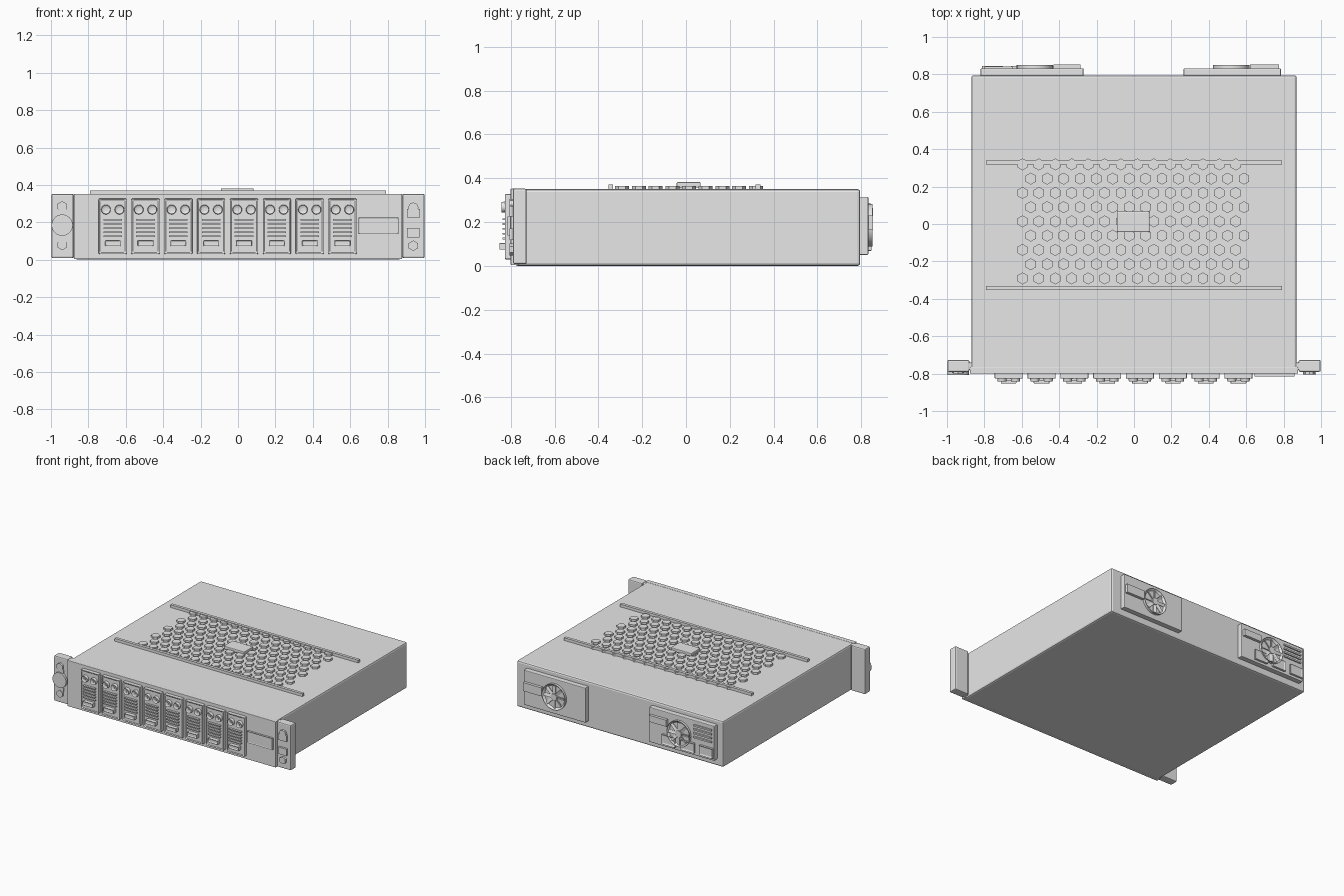
import bpy, bmesh, math
from mathutils import Matrix, Vector

if "Cube" in bpy.data.objects:
    bpy.data.objects.remove(bpy.data.objects["Cube"], do_unlink=True)

grey = bpy.data.materials.new("light grey metal")
grey.use_nodes = True
grey.diffuse_color = (0.8, 0.8, 0.8, 1)
grey.node_tree.nodes["Principled BSDF"].inputs["Base Color"].default_value = (0.8, 0.8, 0.8, 1)

UP = Matrix.Identity(4)
FRONT = Matrix.Rotation(math.pi / 2, 4, 'X')
BACK = Matrix.Rotation(-math.pi / 2, 4, 'X')


def box(bm, x, y, z):
    """Box from three (min, max) ranges."""
    lo, hi = Vector((x[0], y[0], z[0])), Vector((x[1], y[1], z[1]))
    m = Matrix.Translation((lo + hi) / 2) @ Matrix.Diagonal((*(hi - lo), 1))
    return bmesh.ops.create_cube(bm, size=1, matrix=m)["verts"]


def prism(bm, base, r, depth, sides, turn=UP, top=1.0):
    """Regular prism standing on base, its axis turned by the matrix."""
    m = Matrix.Translation(base) @ turn @ Matrix.Translation((0, 0, depth / 2))
    return bmesh.ops.create_cone(bm, cap_ends=True, segments=sides, radius1=r,
                                 radius2=r * top, depth=depth, matrix=m)["verts"]


def recess(bm, verts, axis, rim, sink):
    """Inset the face that looks along axis and push it inwards."""
    bm.normal_update()
    faces = {f for v in verts for f in v.link_faces}
    face = max(faces, key=lambda f: f.normal.dot(axis))
    bmesh.ops.inset_individual(bm, faces=[face], thickness=rim)
    bmesh.ops.translate(bm, verts=face.verts, vec=-sink * axis)


def finish(name, bm, bevel=0.0, smooth=False):
    bmesh.ops.recalc_face_normals(bm, faces=bm.faces)
    mesh = bpy.data.meshes.new(name)
    bm.to_mesh(mesh)
    bm.free()
    mesh.materials.append(grey)
    ob = bpy.data.objects.new(name, mesh)
    bpy.context.collection.objects.link(ob)
    if bevel:
        mod = ob.modifiers.new("edge bevel", 'BEVEL')
        mod.width, mod.segments = bevel, 2
        mod.limit_method, mod.angle_limit = 'ANGLE', math.radians(40)
    if smooth:
        bpy.ops.object.select_all(action='DESELECT')
        ob.select_set(True)
        bpy.context.view_layer.objects.active = ob
        bpy.ops.object.shade_smooth_by_angle(angle=math.radians(35))
    return ob


# Chassis and face plate
bm = bmesh.new()
box(bm, (-0.87, 0.87), (-0.78, 0.795), (0, 0.35))
finish("chassis", bm, 0.012)
bm = bmesh.new()
box(bm, (-0.878, 0.878), (-0.80, -0.765), (0.003, 0.352))
finish("face_plate", bm, 0.003)

# Rack ears
bm = bmesh.new()
for s in (-1, 1):
    box(bm, sorted((s * 0.88, s * 0.998)), (-0.79, -0.727), (0.008, 0.352))
    box(bm, sorted((s * 0.86, s * 0.89)), (-0.78, -0.74), (0.012, 0.348))
finish("rack_ears", bm, 0.008)

# Left-hand ear: round button between two hex bolts
bm = bmesh.new()
prism(bm, (-0.94, -0.785, 0.185), 0.057, 0.022, 24, FRONT)
for s in (-1, 1):
    prism(bm, (-0.94, -0.785, 0.182 + s * 0.103), 0.028, 0.018, 6, FRONT)
    prism(bm, (-0.94, -0.785, 0.182 + s * 0.068), 0.030, 0.012, 16, FRONT)
finish("ear_button_and_bolts", bm, smooth=True)

# Right-hand ear: latch, square socket and hex bolt
bm = bmesh.new()
box(bm, (0.903, 0.972), (-0.805, -0.785), (0.225, 0.272))
prism(bm, (0.937, -0.785, 0.278), 0.028, 0.02, 8, FRONT)
box(bm, (0.903, 0.970), (-0.805, -0.785), (0.118, 0.170))
prism(bm, (0.937, -0.785, 0.075), 0.028, 0.02, 6, FRONT)
finish("ear_latch_and_socket", bm)

# Drive bays
front = Vector((0, -1, 0))
frames, vents, screws, handles = (bmesh.new() for _ in range(4))
for i in range(8):
    x = -0.67 + i * 0.1755
    v = box(frames, (x - 0.075, x + 0.075), (-0.828, -0.79), (0.03, 0.327))
    recess(frames, v, front, 0.012, 0.006)
    for k in range(5):
        z = 0.125 + k * 0.022
        box(vents, (x - 0.05, x + 0.05), (-0.838, -0.82), (z - 0.004, z + 0.004))
    for s in (-1, 1):
        c = (x + s * 0.036, -0.82, 0.268)
        v = prism(screws, c, 0.026, 0.022, 16, FRONT, 0.9)
        recess(screws, v, front, 0.009, 0.005)
        prism(screws, c, 0.009, 0.022, 6, FRONT)
    v = box(handles, (x - 0.042, x + 0.042), (-0.853, -0.82), (0.074, 0.104))
    recess(handles, v, front, 0.008, 0.006)
finish("drive_frames", frames, 0.005)
finish("drive_vents", vents)
finish("drive_screws", screws, smooth=True)
finish("drive_handles", handles, 0.003)

# Front label plate
bm = bmesh.new()
v = box(bm, (0.645, 0.858), (-0.815, -0.79), (0.138, 0.225))
recess(bm, v, front, 0.008, 0.003)
finish("label_plate", bm)

# Lid rails, honeycomb studs and centre block
bm = bmesh.new()
for y in (-0.343, 0.328):
    box(bm, (-0.79, 0.79), (y - 0.011, y + 0.011), (0.345, 0.371))
finish("lid_rails", bm)
bm = bmesh.new()
for row in range(9):
    for col in range(14):
        x = -0.596 + col * 0.0877 + (row % 2) * 0.044
        prism(bm, (x, -0.291 + row * 0.0762, 0.345), 0.032, 0.02, 6)
finish("lid_studs", bm)
bm = bmesh.new()
box(bm, (-0.07, 0.06), (-0.03, 0.045), (0.345, 0.365))
box(bm, (-0.092, 0.083), (-0.043, 0.067), (0.357, 0.382))
finish("lid_block", bm, 0.005)

# Rear modules
bm = bmesh.new()
box(bm, (0.265, 0.785), (0.78, 0.832), (0.05, 0.315))
box(bm, (-0.82, -0.27), (0.78, 0.832), (0.05, 0.315))
finish("rear_modules", bm, 0.005)

# Rear fans: rimmed disc, hub and slanted blades
back = Vector((0, 1, 0))
discs, blades = bmesh.new(), bmesh.new()
for x in (0.52, -0.53):
    c = Vector((x, 0.825, 0.185))
    recess(discs, prism(discs, c, 0.097, 0.025, 32, BACK), back, 0.014, 0.014)
    prism(discs, c, 0.03, 0.026, 16, BACK, 0.85)
    for k in range(8):
        m = (Matrix.Translation(c + 0.018 * back) @ Matrix.Rotation(k * math.pi / 4, 4, 'Y')
             @ Matrix.Translation((0.055, 0, 0)) @ Matrix.Rotation(0.35, 4, 'X')
             @ Matrix.Diagonal((0.06, 0.005, 0.022, 1)))
        bmesh.ops.create_cube(blades, size=1, matrix=m)
finish("fan_discs", discs, smooth=True)
finish("fan_blades", blades)

# Rear pull bars beside the fans
bm = bmesh.new()
box(bm, (0.62, 0.775), (0.82, 0.853), (0.165, 0.23))
box(bm, (-0.43, -0.285), (0.82, 0.853), (0.215, 0.265))
finish("rear_bars", bm)

# Rear ports
bm = bmesh.new()
for x in (-0.757, -0.602, -0.442):
    v = box(bm, (x - 0.057, x + 0.057), (0.81, 0.848), (0.068, 0.145))
    recess(bm, v, back, 0.012, 0.008)
finish("rear_ports", bm, 0.005)

# Rear vent slats
bm = bmesh.new()
for k in range(4):
    z = 0.19 + k * 0.03
    box(bm, (-0.8, -0.65), (0.82, 0.842), (z - 0.006, z + 0.006))
finish("rear_slats", bm)
